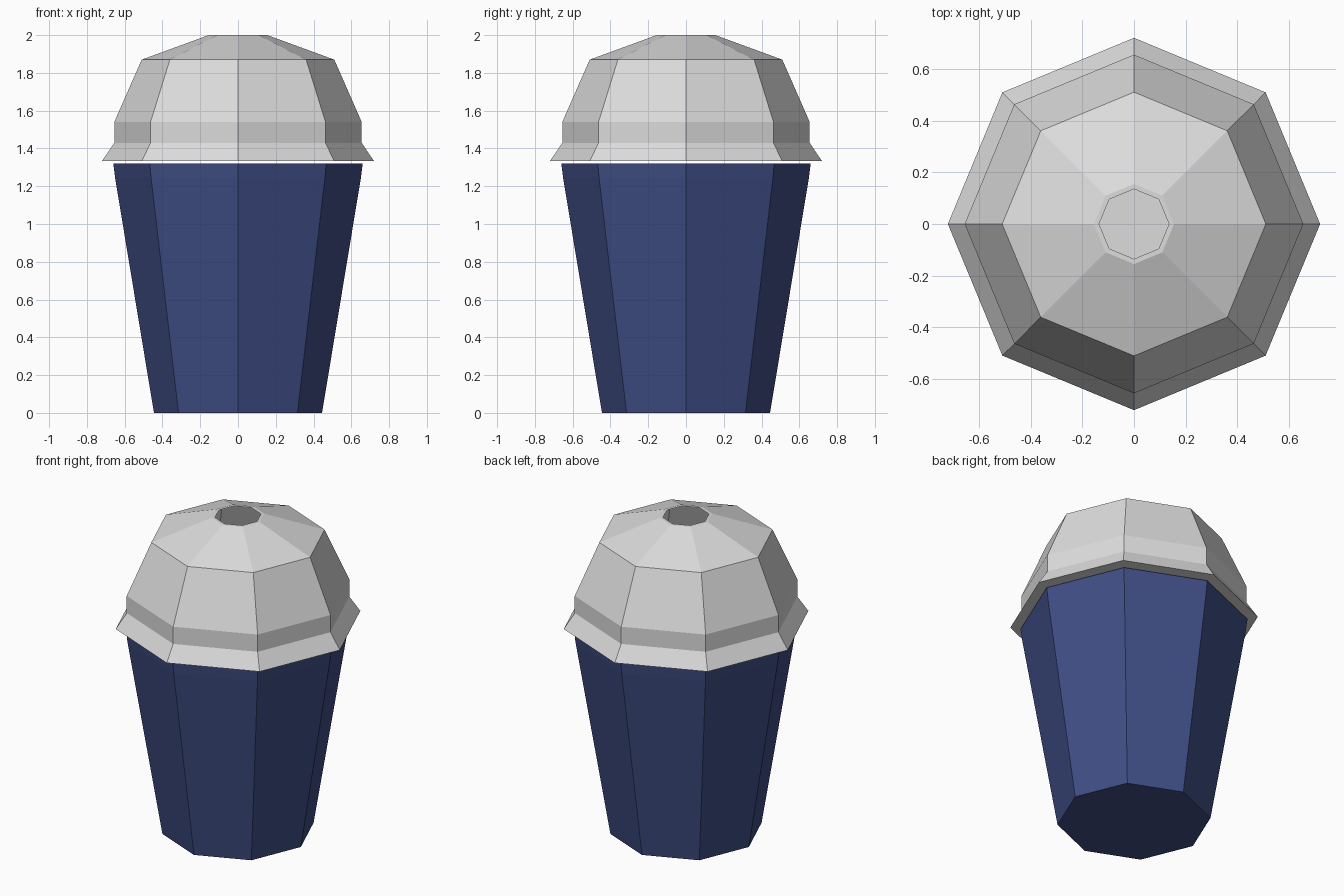
import bpy, bmesh, math

if "Cube" in bpy.data.objects:
    bpy.data.objects.remove(bpy.data.objects["Cube"])

SIDES = 8


def material(name, rgb):
    m = bpy.data.materials.new(name)
    m.diffuse_color = (*rgb, 1.0)
    m.use_nodes = True
    m.node_tree.nodes["Principled BSDF"].inputs["Base Color"].default_value = m.diffuse_color
    return m


def lathe(name, profile, mat, cap_bottom=True, cap_top=True):
    """Octagonal solid from (radius, z) rings listed bottom to top."""
    bm = bmesh.new()
    rings = []
    for r, z in profile:
        rings.append([bm.verts.new((r * math.cos(2 * math.pi * i / SIDES),
                                    r * math.sin(2 * math.pi * i / SIDES), z))
                      for i in range(SIDES)])
    for low, high in zip(rings, rings[1:]):
        for i in range(SIDES):
            j = (i + 1) % SIDES
            bm.faces.new((low[i], low[j], high[j], high[i]))
    if cap_bottom:
        bm.faces.new(rings[0][::-1])
    if cap_top:
        bm.faces.new(rings[-1])
    me = bpy.data.meshes.new(name)
    bm.to_mesh(me)
    bm.free()
    me.materials.append(mat)
    ob = bpy.data.objects.new(name, me)
    bpy.context.collection.objects.link(ob)
    return ob


blue = material("dark blue", (0.05, 0.075, 0.235))
grey = material("light grey", (0.72, 0.72, 0.72))

# Tapered cup
lathe("cup", [(0.445, 0), (0.65, 1.24), (0.66, 1.32)], blue)

# Domed hollow lid: flared skirt, band, dome, flat lip around an open hole
lathe("lid", [(0.72, 1.333), (0.655, 1.43), (0.655, 1.54), (0.51, 1.87),
              (0.155, 2.0), (0.135, 2.0)], grey, cap_top=False)
